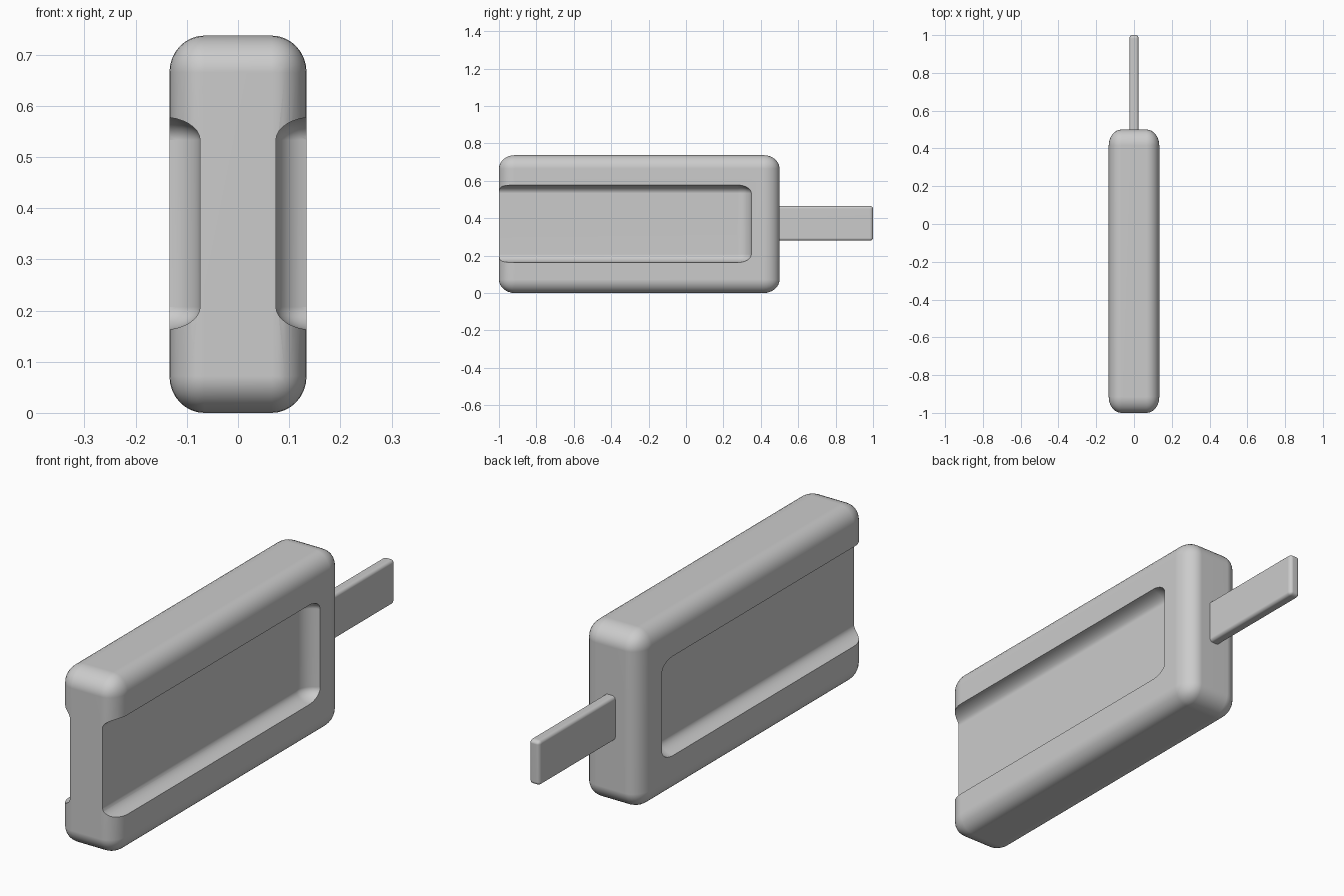
import bpy
import bmesh
import math
from mathutils import Vector

if "Cube" in bpy.data.objects:
    bpy.data.objects.remove(bpy.data.objects["Cube"])


def rounded_box(name, lo, hi, radii, segments=8):
    """Box between two corners, edges rounded by a radius per axis."""
    bm = bmesh.new()
    bmesh.ops.create_cube(bm, size=1)
    # round with radius 1 in normalised space, then stretch to the real size
    bmesh.ops.scale(bm, vec=[(b - a) / r for a, b, r in zip(lo, hi, radii)], verts=bm.verts)
    bmesh.ops.bevel(bm, geom=bm.edges[:], offset=1, segments=segments,
                    profile=0.5, affect='EDGES', clamp_overlap=False)
    bmesh.ops.scale(bm, vec=radii, verts=bm.verts)
    bmesh.ops.translate(bm, vec=(Vector(lo) + Vector(hi)) / 2, verts=bm.verts)
    bmesh.ops.recalc_face_normals(bm, faces=bm.faces)
    mesh = bpy.data.meshes.new(name)
    bm.to_mesh(mesh)
    bm.free()
    obj = bpy.data.objects.new(name, mesh)
    bpy.context.collection.objects.link(obj)
    return obj


def activate(obj):
    bpy.ops.object.select_all(action='DESELECT')
    obj.select_set(True)
    bpy.context.view_layer.objects.active = obj


def finish(obj):
    activate(obj)
    bpy.ops.object.shade_smooth_by_angle(angle=math.radians(30))
    weighted = obj.modifiers.new("Weighted normals", 'WEIGHTED_NORMAL')
    weighted.keep_sharp = True


# Main body
body = rounded_box("body", (-0.134, -1, 0), (0.134, 0.5, 0.737), (0.068, 0.085, 0.072))

# Side recesses, open at the front end
for side in (-1, 1):
    inner, outer = sorted((side * 0.074, side * 0.4))
    cutter = rounded_box("recess_cutter", (inner, -1.3, 0.162), (outer, 0.351, 0.578),
                         (0.075, 0.075, 0.045))
    cut = body.modifiers.new("Recess", 'BOOLEAN')
    cut.operation = 'DIFFERENCE'
    cut.solver = 'EXACT'
    cut.object = cutter
    activate(body)
    bpy.ops.object.modifier_apply(modifier=cut.name)
    bpy.data.objects.remove(cutter)
finish(body)

# Flat tang at the back
tang = rounded_box("tang", (-0.024, 0.46, 0.28), (0.024, 1, 0.465), (0.014, 0.018, 0.014), 5)
finish(tang)
